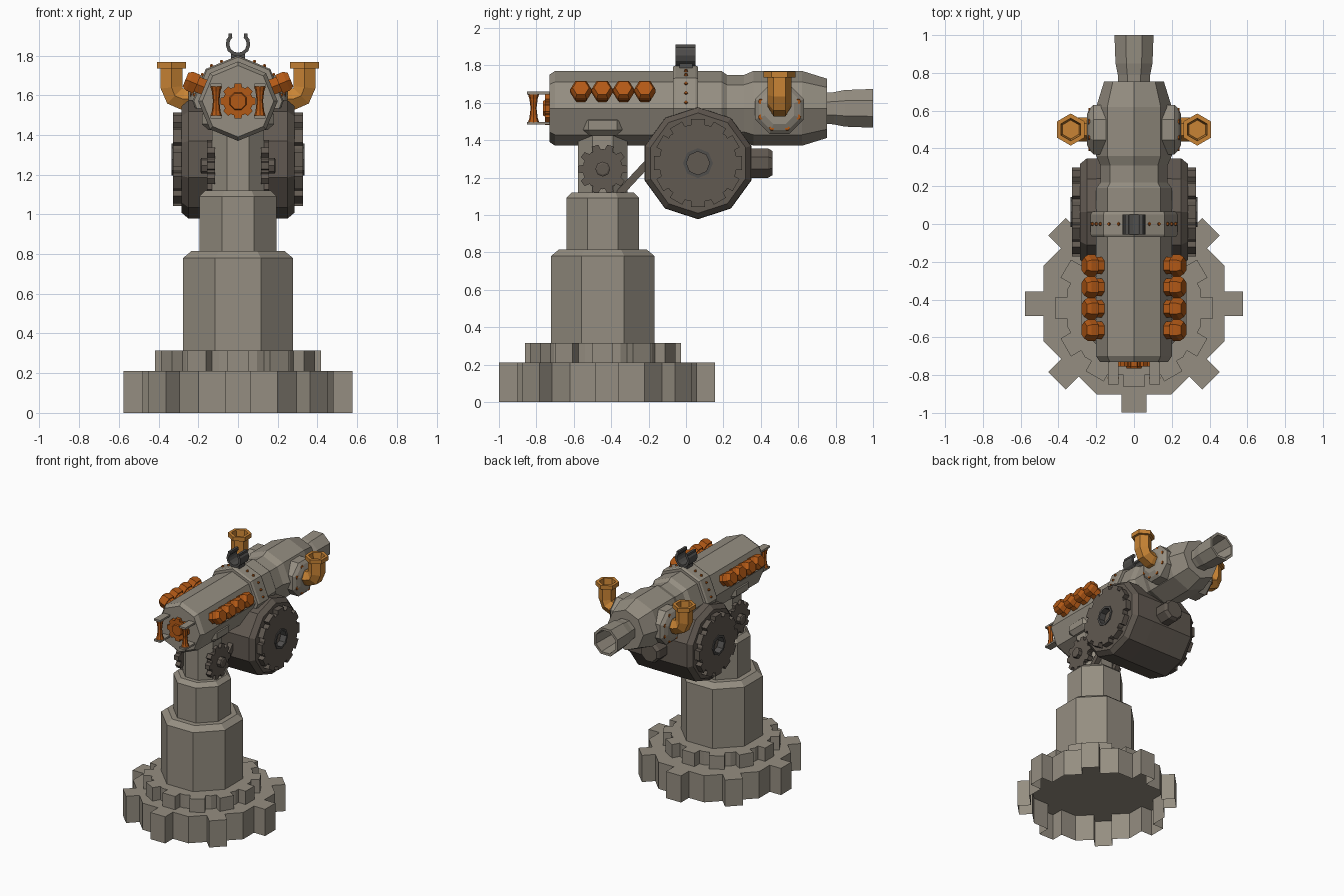
import bpy, bmesh
from math import sin, cos, tan, pi, radians
from mathutils import Vector, Matrix

if "Cube" in bpy.data.objects:
    bpy.data.objects.remove(bpy.data.objects["Cube"])


def material(name, rgb):
    m = bpy.data.materials.new(name)
    m.diffuse_color = (*rgb, 1)
    m.use_nodes = True
    m.node_tree.nodes["Principled BSDF"].inputs["Base Color"].default_value = m.diffuse_color
    return m


GREY = material("warm grey metal", (0.300, 0.270, 0.220))
DARK = material("dark brown metal", (0.120, 0.100, 0.082))
BLACK = material("charcoal metal", (0.080, 0.077, 0.073))
RUST = material("burnt orange", (0.450, 0.100, 0.008))
COPPER = material("copper orange", (0.580, 0.230, 0.035))


def finish(name, bm, mat, loc=(0, 0, 0), direction=(0, 0, 1)):
    d = Vector(direction).normalized()
    rot = Matrix.Identity(4) if d.z > 0.999 else d.to_track_quat('Z', 'Y').to_matrix().to_4x4()
    bmesh.ops.recalc_face_normals(bm, faces=bm.faces)
    bm.transform(Matrix.Translation(loc) @ rot)
    me = bpy.data.meshes.new(name)
    bm.to_mesh(me)
    bm.free()
    me.materials.append(mat)
    ob = bpy.data.objects.new(name, me)
    bpy.context.collection.objects.link(ob)
    return ob


def skin(bm, rings):
    n = len(rings[0])
    for a, b in zip(rings, rings[1:]):
        for i in range(n):
            bm.faces.new((a[i], a[(i + 1) % n], b[(i + 1) % n], b[i]))


def lathe(name, profile, n, mat, loc=(0, 0, 0), direction=(0, 0, 1), phase=0.0, caps=(True, True)):
    """Turned part: profile is (distance along axis, corner radius)."""
    bm = bmesh.new()
    p = radians(phase)
    rings = [[bm.verts.new((r * cos(p + 2 * pi * i / n), r * sin(p + 2 * pi * i / n), t))
              for i in range(n)] for t, r in profile]
    skin(bm, rings)
    for flag, ring in zip(caps, (rings[0], rings[-1])):
        if flag:
            bm.faces.new(ring)
    return finish(name, bm, mat, loc, direction)


def prism(name, loops, t0, t1, mat, loc=(0, 0, 0), direction=(0, 0, 1), bottom=True):
    """Extruded outline; any further loops are holes."""
    bm = bmesh.new()
    edges = ([], [])
    for loop in loops:
        rings = [[bm.verts.new((x, y, t)) for x, y in loop] for t in (t0, t1)]
        skin(bm, rings)
        n = len(loop)
        for k in (0, 1):
            edges[k].extend(bm.edges.get((rings[k][i], rings[k][(i + 1) % n])) for i in range(n))
    for k in ((0, 1) if bottom else (1,)):
        bmesh.ops.triangle_fill(bm, use_beauty=True, edges=edges[k])
    return finish(name, bm, mat, loc, direction)


def gear_loop(teeth, root, tip, width, taper=1.0):
    step = 2 * pi / teeth
    pts = []
    for i in range(teeth):
        a = i * step
        local = [(root, -root * tan(step / 2)), (root, -width / 2), (tip, -width * taper / 2),
                 (tip, width * taper / 2), (root, width / 2)]
        pts += [(x * cos(a) - y * sin(a), x * sin(a) + y * cos(a)) for x, y in local]
    return pts


def circle(n, r):
    return [(r * cos(2 * pi * i / n), r * sin(2 * pi * i / n)) for i in range(n)]


def box(name, lo, hi, mat):
    bm = bmesh.new()
    bmesh.ops.create_cube(bm, size=1)
    for v in bm.verts:
        v.co = [(a + b) / 2 + c * (b - a) for a, b, c in zip(lo, hi, v.co)]
    return finish(name, bm, mat)


PY, AXIS_Z = -0.445, 1.57      # column position, barrel height
F = 1 / cos(pi / 8)            # octagon flat to corner radius

# Toothed base and stepped column
prism("base_gear", [gear_loop(8, 0.48, 0.577, 0.13)], 0, 0.21, GREY, (0, -0.422, 0), bottom=False)
prism("upper_base_gear", [gear_loop(12, 0.355, 0.417, 0.11)], 0.21, 0.315, GREY, (0, PY, 0))
lathe("column_lower", [(0.31, 0.277 * F), (0.78, 0.277 * F), (0.815, 0.235 * F)], 8, GREY, (0, PY, 0), phase=22.5)
lathe("column_upper", [(0.81, 0.195 * F), (1.09, 0.195 * F), (1.12, 0.165 * F)], 8, GREY, (0, PY, 0), phase=22.5)
lathe("column_post", [(1.11, 0.132 * F), (1.45, 0.132 * F)], 8, GREY, (0, PY, 0), phase=22.5)
lathe("saddle", [(1.425, 0.15 * F), (1.455, 0.182 * F), (1.505, 0.182 * F), (1.565, 0.12 * F)],
      8, GREY, (0, PY, 0), phase=22.5)

# Barrel, collar and open nozzle
lathe("barrel", [(-0.73, 0.18), (-0.70, 0.2), (0.19, 0.2), (0.22, 0.178), (0.31, 0.178), (0.36, 0.2),
                 (0.62, 0.2), (0.755, 0.158)], 8, GREY, (0, 0, AXIS_Z), (0, 1, 0))
lathe("barrel_collar", [(-0.07, 0.2), (-0.07, 0.222), (-0.055, 0.23), (0.05, 0.23), (0.065, 0.222), (0.065, 0.2)],
      8, GREY, (0, 0, AXIS_Z), (0, 1, 0), caps=(False, False))
lathe("nozzle", [(0.75, 0.09), (0.79, 0.093), (0.85, 0.106), (1.0, 0.112), (1.0, 0.092), (0.77, 0.08)],
      8, GREY, (0, 0, AXIS_Z), (0, 1, 0), phase=22.5, caps=(False, True))

# Collar rivets on the upper faces
for face in (22.5, 67.5, 112.5, 157.5):
    a = radians(face)
    normal = Vector((cos(a), 0, sin(a)))
    along = Vector((-sin(a), 0, cos(a)))
    for k in (-0.055, 0, 0.055):
        if abs(normal.x * 0.21 + along.x * k) > 0.07:
            lathe("collar_rivet", [(0, 0.01), (0.012, 0.007)], 6, RUST,
                  Vector((0, 0, AXIS_Z)) + normal * 0.212 + along * k, normal)

# Claw on top of the collar
arc = [radians(a) for a in range(130, 411, 28)]
claw = [(0.062 * cos(a), 0.062 * sin(a)) for a in arc] + [(0.044 * cos(a), 0.044 * sin(a)) for a in reversed(arc)]
prism("sight_claw", [claw], -0.055, 0.05, BLACK, (0, 0, 1.858), (0, 1, 0))
for s in (-1, 1):
    x = sorted((s * 0.03, s * 0.048))
    box("sight_ear", (x[0], -0.055, 1.885), (x[1], 0.05, 1.91), BLACK)
box("sight_stem", (-0.035, -0.035, 1.76), (0.035, 0.035, 1.815), BLACK)

# Drum slung below the barrel
DRUM = (0, 0.064, 1.277)
lathe("drum", [(-0.285, 0.268), (-0.25, 0.298), (-0.1, 0.3), (0.1, 0.3), (0.25, 0.298), (0.285, 0.268)],
      10, DARK, DRUM, (1, 0, 0), phase=90)
lathe("drum_plug", [(0.25, 0.085), (0.375, 0.085), (0.398, 0.07)], 8, DARK, DRUM, (0, 1, 0), phase=22.5)

for s in (-1, 1):
    out = (s, 0, 0)
    # Drum end gear with a ringed hub
    prism("drum_gear", [gear_loop(12, 0.203, 0.235, 0.075), circle(8, 0.08)], 0.28, 0.328, DARK, DRUM, out)
    lathe("drum_hub_ring", [(0.28, 0.08), (0.335, 0.08), (0.335, 0.062), (0.28, 0.062)], 8, BLACK, DRUM, out,
          caps=(False, False))

    # Pinion on the column and strut to the drum
    pinion = (0, PY, 1.245)
    prism("pinion_gear", [gear_loop(10, 0.103, 0.132, 0.045, 0.75)], 0.115, 0.155, DARK, pinion, out)
    lathe("pinion_hub", [(0.15, 0.04), (0.185, 0.04), (0.19, 0.03)], 8, DARK, pinion, out)
    lathe("strut", [(0, 0.028), (0.26, 0.028)], 4, DARK, (s * 0.09, -0.37, 1.1), (0, 0.68, 0.73), 45)

    # Row of bolts along the upper flank
    a = radians(22.5)
    normal = Vector((s * cos(a), 0, sin(a)))
    for i in range(4):
        lathe("barrel_bolt", [(0, 0.046), (0.045, 0.046), (0.045, 0.058), (0.085, 0.058), (0.108, 0.044)], 6, RUST,
              Vector((0, -0.562 + 0.114 * i, AXIS_Z)) + normal * 0.178, normal)

    # Pipe flange with rivets
    port = (0, 0.5, AXIS_Z - 0.005)
    lathe("pipe_flange", [(0.14, 0.142), (0.215, 0.142), (0.235, 0.12), (0.25, 0.085)], 8, GREY, port, out, phase=22.5)
    for i in range(8):
        b = radians(45 * i + 22.5)
        lathe("flange_rivet", [(0.21, 0.016), (0.24, 0.014)], 6, RUST,
              (0, 0.5 + 0.108 * cos(b), port[2] + 0.108 * sin(b)), out)

    # Elbow pipe swept in the cross plane
    path = [Vector((x, z)) for x, z in ((0.2, 1.58), (0.275, 1.58), (0.318, 1.597), (0.335, 1.64), (0.335, 1.74))]
    bm = bmesh.new()
    rings = []
    for i, p in enumerate(path):
        t = (path[min(i + 1, 4)] - path[max(i - 1, 0)]).normalized()
        rings.append([bm.verts.new((s * (p.x - t.y * 0.063 * v), 0.5 + 0.063 * u, p.y + t.x * 0.063 * v))
                      for u, v in circle(6, 1)])
    skin(bm, rings)
    finish("elbow_pipe", bm, COPPER)
    lathe("pipe_mouth", [(1.735, 0.062), (1.735, 0.085), (1.767, 0.085), (1.767, 0.06), (1.67, 0.05)],
          6, COPPER, (s * 0.335, 0.5, 0), phase=90, caps=(False, True))

    # Hand grip with end brackets
    lathe("grip", [(1.495, 0.03), (1.52, 0.022), (1.57, 0.016), (1.62, 0.022), (1.645, 0.03)], 8, RUST,
          (s * 0.11, -0.815, 0))
    for z in (1.483, 1.645):
        box("grip_bracket", (s * 0.11 - 0.028, -0.85, z), (s * 0.11 + 0.028, -0.715, z + 0.014), GREY)

# Valve wheel on the rear plate
valve = (0, 0, AXIS_Z)
prism("valve_wheel", [gear_loop(8, 0.07, 0.088, 0.042, 0.8)], 0.725, 0.755, RUST, valve, (0, -1, 0))
lathe("valve_hub", [(0.75, 0.05), (0.765, 0.042)], 8, RUST, valve, (0, -1, 0), phase=22.5)
